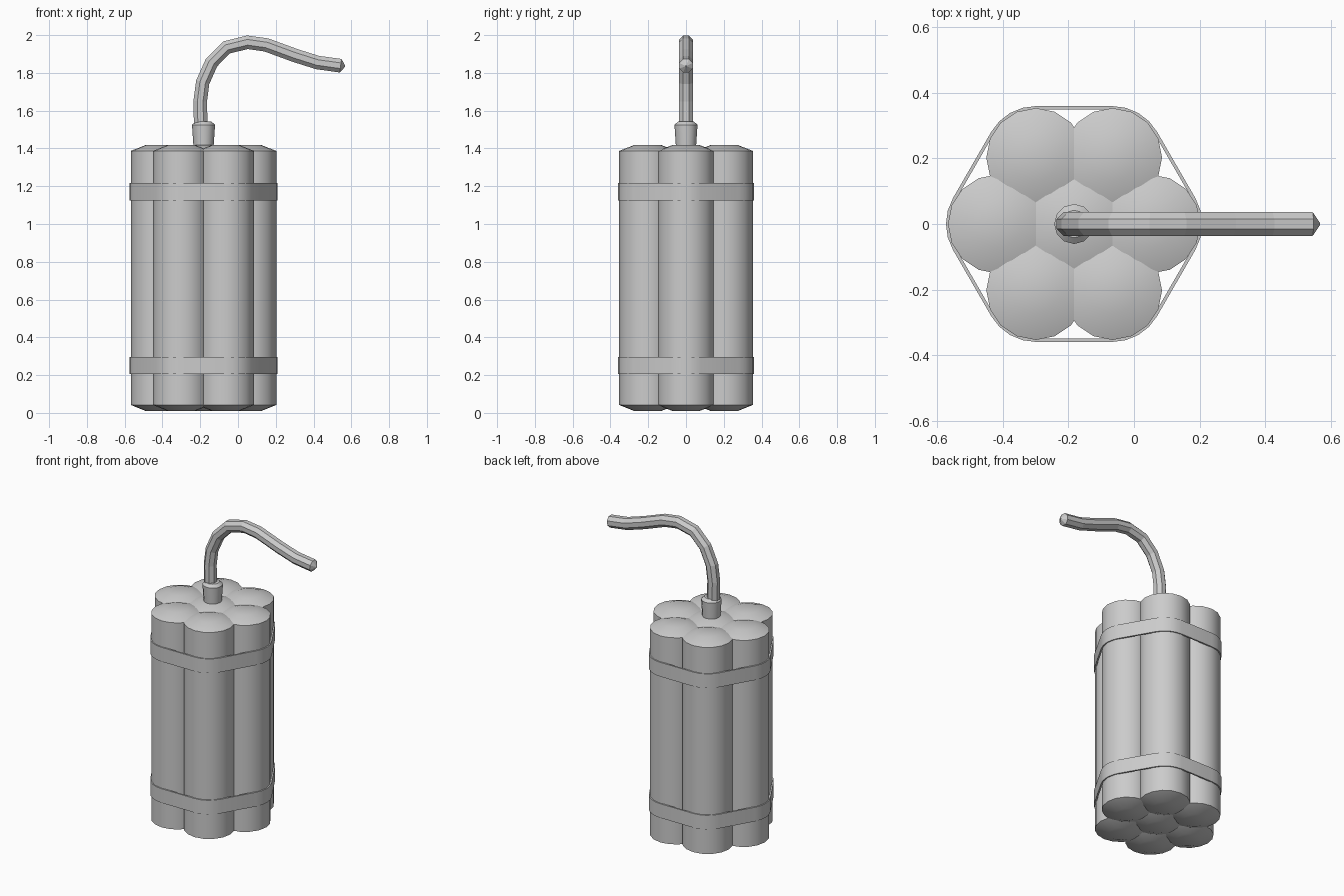
import bpy, bmesh, math
from mathutils import Vector

if "Cube" in bpy.data.objects:
    bpy.data.objects.remove(bpy.data.objects["Cube"])

CX = -0.1825          # bundle axis
PITCH, R = 0.234, 0.151

grey = bpy.data.materials.new("plain_grey")
grey.diffuse_color = (0.6, 0.6, 0.6, 1)
grey.use_nodes = True
grey.node_tree.nodes["Principled BSDF"].inputs["Base Color"].default_value = grey.diffuse_color


def skin(name, rings, closed=False, smooth=True):
    """Bridge a list of equal vertex rings; cap the ends or close the loop."""
    bm = bmesh.new()
    rows = [[bm.verts.new(p) for p in ring] for ring in rings]
    n = len(rows[0])
    pairs = list(zip(rows, rows[1:])) + ([(rows[-1], rows[0])] if closed else [])
    for a, b in pairs:
        for i in range(n):
            j = (i + 1) % n
            bm.faces.new((a[i], a[j], b[j], b[i]))
    if not closed:
        bm.faces.new(rows[0][::-1])
        bm.faces.new(rows[-1])
    bmesh.ops.recalc_face_normals(bm, faces=bm.faces)
    me = bpy.data.meshes.new(name)
    bm.to_mesh(me)
    bm.free()
    me.materials.append(grey)
    ob = bpy.data.objects.new(name, me)
    bpy.context.collection.objects.link(ob)
    if smooth:
        bpy.ops.object.select_all(action='DESELECT')
        ob.select_set(True)
        bpy.context.view_layer.objects.active = ob
        bpy.ops.object.shade_smooth_by_angle(angle=math.radians(30))
    return ob


def lathe(name, x, y, profile, n=16):
    """Revolve (radius, z) pairs about a vertical axis."""
    return skin(name, [[(x + r * math.cos(math.tau * i / n),
                         y + r * math.sin(math.tau * i / n), z)
                        for i in range(n)] for r, z in profile])


# seven sticks with shallow tapered ends
centres = [(CX, 0)] + [(CX + PITCH * math.cos(math.radians(60 * k)),
                        PITCH * math.sin(math.radians(60 * k))) for k in range(6)]
for k, (x, y) in enumerate(centres):
    lathe(f"stick_{k + 1}", x, y,
          [(0.072, 0.01), (R, 0.042), (R, 1.387), (0.072, 1.418)])


# straps: rounded hexagon bands wrapped around the outer sticks
def hex_loop(r, z):
    pts = []
    for k, (x, y) in enumerate(centres[1:]):
        for s in range(5):
            a = math.radians(60 * k - 30 + 15 * s)
            pts.append((x + r * math.cos(a), y + r * math.sin(a), z))
    return pts


for name, z0, z1 in (("lower_strap", 0.205, 0.297), ("upper_strap", 1.125, 1.218)):
    skin(name, [hex_loop(0.157, z0), hex_loop(0.157, z1),
                hex_loop(0.147, z1), hex_loop(0.147, z0)], closed=True)

# collar holding the fuse
lathe("fuse_collar", CX, 0,
      [(0.052, 1.39), (0.061, 1.525), (0.042, 1.542)], 12)

# bent fuse: octagon swept along a path in the xz plane
path = [Vector((x, 0, z)) for x, z in (
    (-0.197, 1.50), (-0.20, 1.65), (-0.187, 1.75), (-0.14, 1.855), (-0.06, 1.935),
    (0.05, 1.962), (0.15, 1.948), (0.30, 1.893), (0.42, 1.855), (0.543, 1.838))]
rings = []
for i, p in enumerate(path):
    t = (path[min(i + 1, len(path) - 1)] - path[max(i - 1, 0)]).normalized()
    side = Vector((0, 1, 0))
    up = side.cross(t)
    rings.append([p + 0.039 * (math.cos(a) * side + math.sin(a) * up)
                  for a in (math.tau * (k + 0.5) / 8 for k in range(8))])
# blunt pointed tip
tip = path[-1] + Vector((0.024, 0, -0.003))
rings.append([tip + (v - path[-1]) * 0.1 for v in rings[-1]])
skin("fuse", rings, smooth=False)
